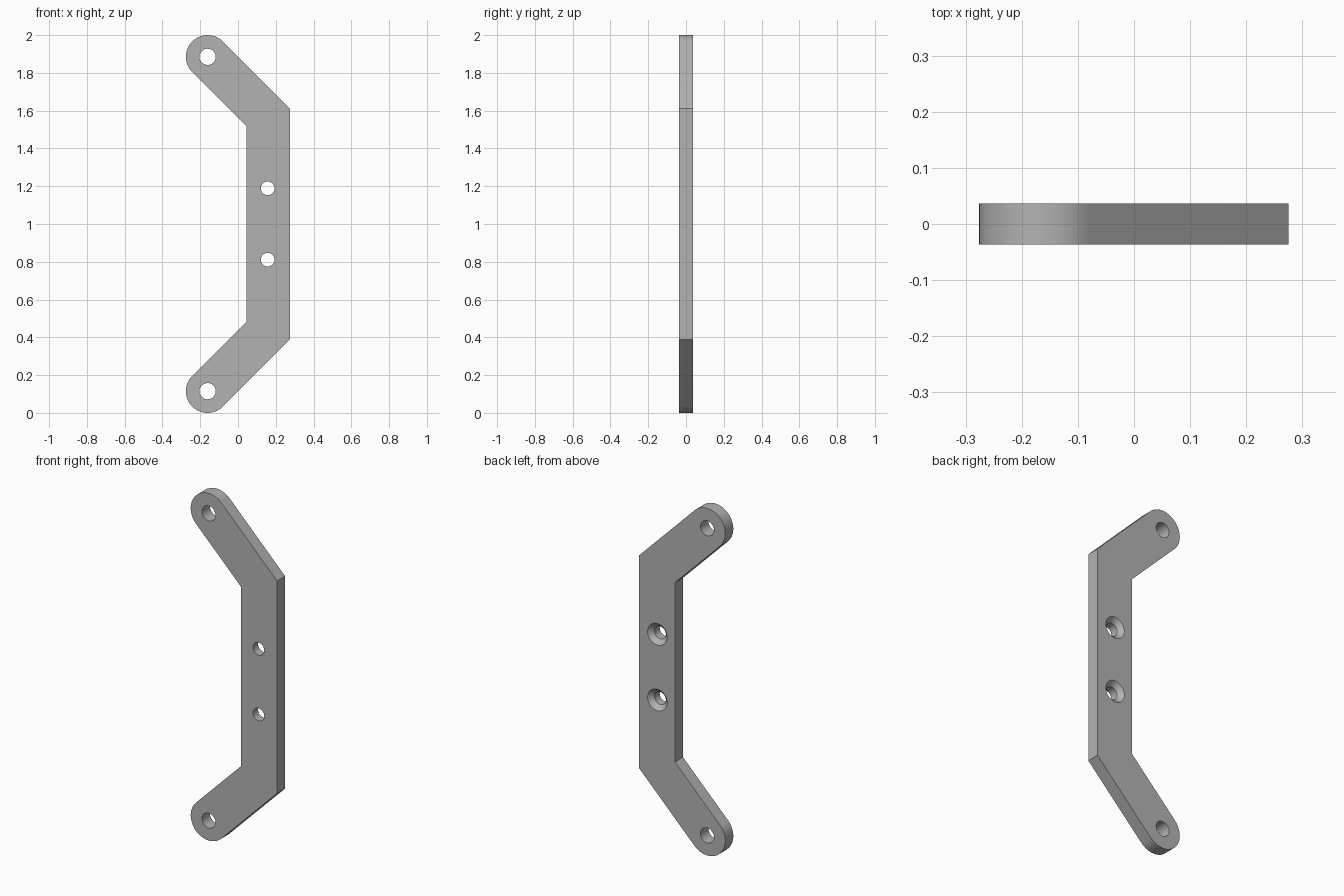
import bpy, bmesh, math

cube = bpy.data.objects.get("Cube")
if cube:
    bpy.data.objects.remove(cube, do_unlink=True)

R = 0.115                 # half width of the bar and radius of its round ends
T = 0.0365                # half thickness
END_X, END_Z = -0.161, 0.885
MID_X = 0.16
HOLE_Z = 0.189
BEND = R * math.tan(math.pi / 8)
CORNER_Z = END_Z - (MID_X - END_X)

grey = bpy.data.materials.new("satin grey")
grey.use_nodes = True
colour = (0.45, 0.45, 0.45, 1)
grey.diffuse_color = colour
grey.node_tree.nodes["Principled BSDF"].inputs["Base Color"].default_value = colour


def make_object(name, bm):
    bmesh.ops.recalc_face_normals(bm, faces=bm.faces)
    mesh = bpy.data.meshes.new(name)
    bm.to_mesh(mesh)
    bm.free()
    mesh.materials.append(grey)
    ob = bpy.data.objects.new(name, mesh)
    bpy.context.collection.objects.link(ob)
    return ob


def lathe(name, x, z, profile, steps=48):
    """Closed solid turned about the y direction from (radius, y) pairs."""
    bm = bmesh.new()
    rings = []
    for r, y in profile:
        rings.append([bm.verts.new((x + r * math.cos(a), y, z + r * math.sin(a)))
                      for a in (math.tau * i / steps for i in range(steps))])
    for low, high in zip(rings, rings[1:]):
        for i in range(steps):
            j = (i + 1) % steps
            bm.faces.new((low[i], low[j], high[j], high[i]))
    bm.faces.new(rings[0])
    bm.faces.new(rings[-1])
    return make_object(name, bm)


# Upper half of the outline: outer bend, round end, inner bend
half = [(MID_X + R, CORNER_Z + BEND)]
for i in range(33):
    a = math.radians(45 + 180 * i / 32)
    half.append((END_X + R * math.cos(a), END_Z + R * math.sin(a)))
half.append((MID_X - R, CORNER_Z - BEND))
outline = half + [(x, -z) for x, z in reversed(half)]

# Flat bent bar
bm = bmesh.new()
face = bm.faces.new([bm.verts.new((x, -T, 1 + z)) for x, z in outline])
extruded = bmesh.ops.extrude_face_region(bm, geom=[face])["geom"]
bmesh.ops.translate(bm, vec=(0, 2 * T, 0),
                    verts=[v for v in extruded if isinstance(v, bmesh.types.BMVert)])
bar = make_object("bent_bracket", bm)

# Plain holes in the ends, holes countersunk from the back in the middle
plain = [(0.043, -0.1), (0.043, 0.1)]
sunk = [(0.036, -0.1), (0.036, T - 0.026), (0.062, T), (0.062, 0.1)]
cutters = []
for side, s in (("upper", 1), ("lower", -1)):
    cutters.append(lathe(side + "_end_hole_cutter", END_X, 1 + s * END_Z, plain))
    cutters.append(lathe(side + "_screw_hole_cutter", MID_X - 0.003, 1 + s * HOLE_Z, sunk))
for c in cutters:
    c.hide_render = True
    mod = bar.modifiers.new(c.name, "BOOLEAN")
    mod.operation = "DIFFERENCE"
    mod.solver = "EXACT"
    mod.object = c

# Bake the cuts and drop the cutters
graph = bpy.context.evaluated_depsgraph_get()
cut_mesh = bpy.data.meshes.new_from_object(bar.evaluated_get(graph))
bar.modifiers.clear()
bar.data = cut_mesh
for c in cutters:
    bpy.data.objects.remove(c, do_unlink=True)

bpy.ops.object.select_all(action="DESELECT")
bar.select_set(True)
bpy.context.view_layer.objects.active = bar
bpy.ops.object.shade_smooth_by_angle(angle=math.radians(30))
